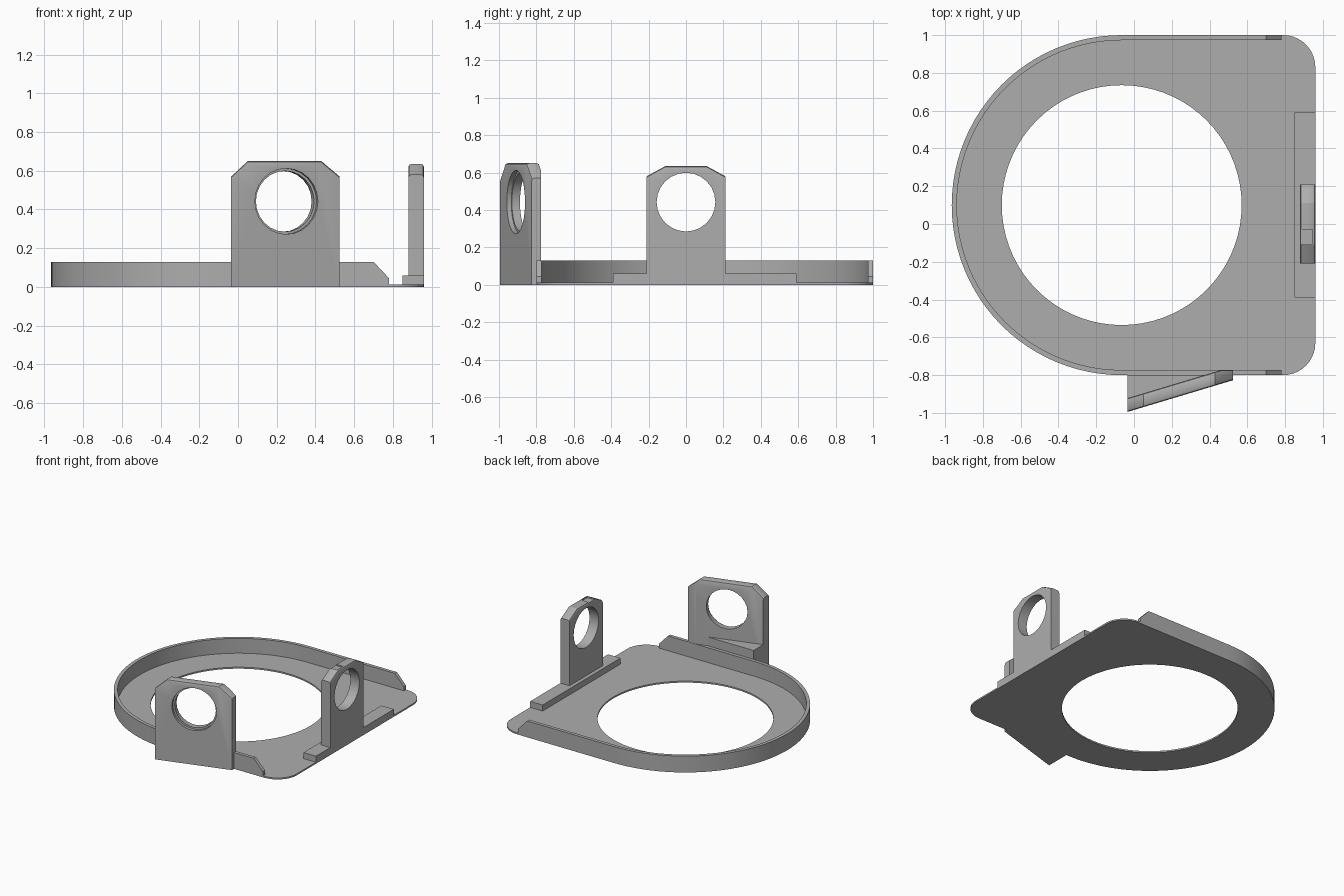
import bpy, bmesh, math
from mathutils import Matrix, Vector

if "Cube" in bpy.data.objects:
    bpy.data.objects.remove(bpy.data.objects["Cube"])

grey = bpy.data.materials.new("plain grey")
grey.diffuse_color = (0.42, 0.42, 0.42, 1)
grey.use_nodes = True
grey.node_tree.nodes["Principled BSDF"].inputs["Base Color"].default_value = grey.diffuse_color

CX, CY, R = -0.065, 0.1, 0.9      # ring centre and outer radius
RIGHT, PLATE, WALL = 0.96, 0.012, 0.13


def finish(name, bm):
    bmesh.ops.recalc_face_normals(bm, faces=bm.faces)
    me = bpy.data.meshes.new(name)
    bm.to_mesh(me)
    bm.free()
    me.materials.append(grey)
    ob = bpy.data.objects.new(name, me)
    bpy.context.collection.objects.link(ob)
    return ob


def prism(name, front, back, bevel_above=None, bevel=0.015):
    """Solid between two matching outlines, optionally softening the high rim."""
    bm = bmesh.new()
    a = [bm.verts.new(p) for p in front]
    b = [bm.verts.new(p) for p in back]
    bm.faces.new(a)
    bm.faces.new(b[::-1])
    n = len(a)
    for i in range(n):
        j = (i + 1) % n
        bm.faces.new((a[j], a[i], b[i], b[j]))
    if bevel_above is not None:
        rim = [e for ring in (a, b) for e in
               (bm.edges.get((ring[i], ring[(i + 1) % n])) for i in range(n))
               if all(v.co.z > bevel_above for v in e.verts)]
        bmesh.ops.bevel(bm, geom=rim, offset=bevel, segments=2, profile=0.5, affect='EDGES')
    return finish(name, bm)


def box(name, lo, hi):
    (x0, y0, z0), (x1, y1, z1) = lo, hi
    ring = [(x0, y0), (x1, y0), (x1, y1), (x0, y1)]
    return prism(name, [(x, y, z0) for x, y in ring], [(x, y, z1) for x, y in ring])


def cylinder(name, centre, axis, radius, depth, sides):
    bm = bmesh.new()
    m = Matrix.Translation(centre) @ Vector(axis).to_track_quat('Z', 'Y').to_matrix().to_4x4()
    bmesh.ops.create_cone(bm, cap_ends=True, segments=sides, radius1=radius,
                          radius2=radius, depth=depth, matrix=m)
    return finish(name, bm)


def cut(ob, cutter):
    mod = ob.modifiers.new("cut", 'BOOLEAN')
    mod.operation, mod.solver, mod.object = 'DIFFERENCE', 'EXACT', cutter
    bpy.context.view_layer.objects.active = ob
    bpy.ops.object.modifier_apply(modifier=mod.name)
    bpy.data.objects.remove(cutter)


def smooth(ob):
    bpy.ops.object.select_all(action='DESELECT')
    ob.select_set(True)
    bpy.context.view_layer.objects.active = ob
    bpy.ops.object.shade_smooth_by_angle(angle=math.radians(25))


def arc(cx, cy, r, a0, a1, n):
    return [(cx + r * math.cos(math.radians(a0 + (a1 - a0) * i / n)),
             cy + r * math.sin(math.radians(a0 + (a1 - a0) * i / n))) for i in range(n + 1)]


# base plate: half round on the left, rounded corners on the right
cr = 0.17
outline = (arc(CX, CY, R, 90, 270, 48)
           + arc(RIGHT - cr, CY - R + cr, cr, 270, 360, 10)
           + arc(RIGHT - cr, CY + R - cr, cr, 0, 90, 10))
plate = prism("base_plate", [(x, y, 0) for x, y in outline], [(x, y, PLATE) for x, y in outline])
cut(plate, cylinder("cutter", (CX, CY, 0), (0, 0, 1), 0.635, 0.2, 72))
smooth(plate)


# rim wall: U-shaped strip whose ends slope down
def rim_path(r):
    top = [(0.78, CY + r, 0.045), (0.70, CY + r, WALL)]
    bottom = [(0.70, CY - r, WALL), (0.78, CY - r, 0.045)]
    return top + [(x, y, WALL) for x, y in arc(CX, CY, r, 90, 270, 48)] + bottom


bm = bmesh.new()
sections = []
for (ox, oy, h), (ix, iy, _) in zip(rim_path(R), rim_path(R - 0.027)):
    sections.append([bm.verts.new(p) for p in
                     ((ox, oy, 0.002), (ox, oy, h), (ix, iy, h), (ix, iy, 0.002))])
for s, t in zip(sections, sections[1:]):
    for k in range(4):
        bm.faces.new((s[k], s[(k + 1) % 4], t[(k + 1) % 4], t[k]))
bm.faces.new(sections[0])
bm.faces.new(sections[-1][::-1])
smooth(finish("rim_wall", bm))

# foot strip along the right edge
box("foot_strip", (0.85, -0.39, 0), (RIGHT, 0.59, 0.06))

# right tab with clipped corners, round hole and a small top notch
side = [(-0.21, 0), (0.21, 0), (0.21, 0.58), (0.11, 0.635), (-0.11, 0.635), (-0.21, 0.58)]
tab = prism("right_tab", [(0.88, y, z) for y, z in side], [(RIGHT, y, z) for y, z in side], 0.5)
cut(tab, cylinder("cutter", (0.92, 0, 0.442), (1, 0, 0), 0.157, 0.3, 24))
cut(tab, box("cutter", (0.86, -0.105, 0.625), (0.945, -0.03, 0.7)))
smooth(tab)

# front tab, slanted in plan
SLOPE = 0.3
X0, X1 = -0.035, 0.525


def front_y(x):
    return -0.995 + SLOPE * (x - X0)


face = [(X0, 0), (X1, 0), (X1, 0.57), (0.43, 0.65), (0.05, 0.65), (X0, 0.57)]
front = prism("front_tab", [(x, front_y(x), z) for x, z in face],
              [(x, front_y(x) + 0.073, z) for x, z in face], 0.5)
normal = Vector((SLOPE, -1, 0)).normalized()
centre = Vector((0.25, front_y(0.25), 0.442))
cut(front, cylinder("cutter", centre, normal, 0.157, 0.4, 24))
cut(front, cylinder("cutter", centre, normal, 0.17, 0.05, 24))      # shallow recess
cut(front, box("cutter", (0.3, -0.775, -0.1), (0.7, -0.6, 0.8)))    # trim flush with rim
smooth(front)

# wedge joining the front tab to the rim
back0 = front_y(X0) + 0.07
wedge = [(X0, back0), (X0 + (CY - R - back0) / SLOPE, CY - R), (X0, CY - R)]
prism("front_wedge", [(x, y, 0) for x, y in wedge], [(x, y, 0.2) for x, y in wedge])
